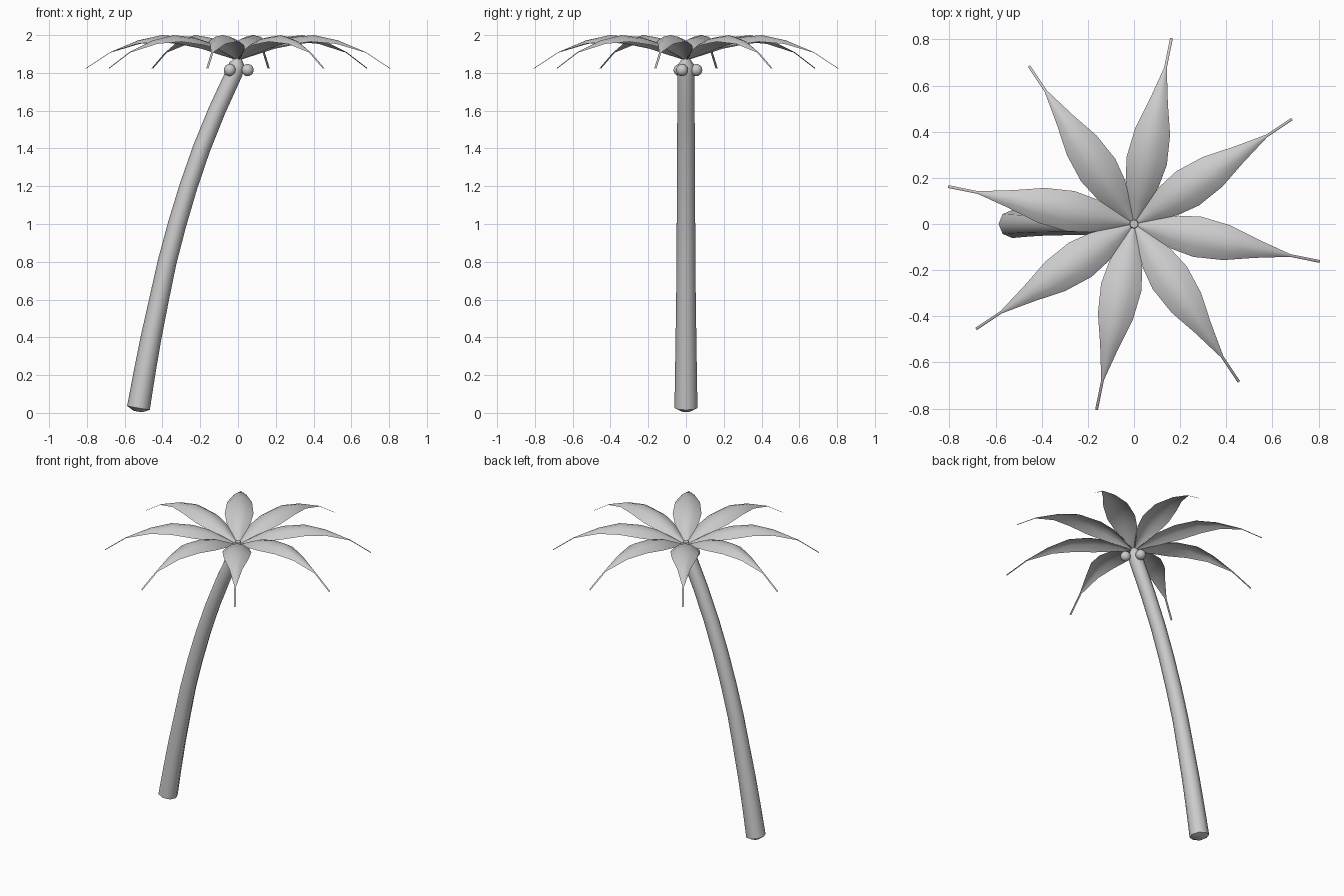
import bpy, bmesh
from math import sin, cos, pi, radians
from mathutils import Vector

if "Cube" in bpy.data.objects:
    bpy.data.objects.remove(bpy.data.objects["Cube"])


def finish(bm, name, angle=40, fix_normals=True):
    if fix_normals:
        bmesh.ops.recalc_face_normals(bm, faces=bm.faces)
    me = bpy.data.meshes.new(name)
    bm.to_mesh(me)
    bm.free()
    ob = bpy.data.objects.new(name, me)
    bpy.context.collection.objects.link(ob)
    bpy.ops.object.select_all(action='DESELECT')
    ob.select_set(True)
    bpy.context.view_layer.objects.active = ob
    bpy.ops.object.shade_smooth_by_angle(angle=radians(angle))
    return ob


def skin_rows(bm, rows, closed):
    """Join successive rows of vertices with quads."""
    for a, b in zip(rows, rows[1:]):
        n = len(a)
        for i in range(n if closed else n - 1):
            j = (i + 1) % n
            bm.faces.new((a[i], a[j], b[j], b[i]))


# Leaning trunk: (x, z, radius) along the bend, small rings close the ends
path = [(-0.53, 0.007, 0.022), (-0.527, 0.026, 0.061), (-0.497, 0.2, 0.058),
        (-0.46, 0.4, 0.055), (-0.418, 0.6, 0.052), (-0.375, 0.8, 0.05),
        (-0.322, 1.0, 0.049), (-0.262, 1.2, 0.048), (-0.193, 1.4, 0.047),
        (-0.112, 1.6, 0.046), (-0.02, 1.8, 0.045), (-0.005, 1.845, 0.042),
        (0.0, 1.875, 0.02), (0.0, 1.888, 0.018)]
bm = bmesh.new()
rows = []
for k, (x, z, r) in enumerate(path):
    x0, z0, _ = path[max(k - 1, 0)]
    x1, z1, _ = path[min(k + 1, len(path) - 1)]
    t = Vector((x1 - x0, 0, z1 - z0)).normalized()
    side = Vector((t.z, 0, -t.x))
    rows.append([bm.verts.new(Vector((x, 0, z)) + side * (r * cos(i * pi / 4))
                              + Vector((0, r * sin(i * pi / 4), 0)))
                 for i in range(8)])
skin_rows(bm, rows, True)
bm.faces.new(rows[0][::-1])
bm.faces.new(rows[-1])
finish(bm, "trunk", 50)

# Eight arching fronds: (distance out, height, half width), edges droop
leaf = [(0.01, 1.872, 0.008), (0.10, 1.92, 0.045), (0.18, 1.96, 0.073),
        (0.28, 1.988, 0.089), (0.41, 2.0, 0.077), (0.54, 1.972, 0.041),
        (0.69, 1.91, 0.006), (0.822, 1.825, 0.006)]
for n in range(8):
    a = radians(-11.4 + 45 * n)
    out, side = Vector((cos(a), sin(a), 0)), Vector((-sin(a), cos(a), 0))
    bm = bmesh.new()
    rows = []
    for d, z, w in leaf:
        rows.append([bm.verts.new(out * d + side * (w * s)
                                  + Vector((0, 0, z - 0.45 * w * s * s)))
                     for s in (1, 0.5, 0, -0.5, -1)])
    skin_rows(bm, rows, False)
    for f in bm.faces:
        f.normal_update()
        if f.normal.z < 0:
            f.normal_flip()
    finish(bm, f"frond_{n + 1}", 60, False)

# Three coconuts hanging around the top of the trunk
for n in range(3):
    a = radians(-22 + 120 * n)
    bm = bmesh.new()
    bmesh.ops.create_uvsphere(bm, u_segments=16, v_segments=10, radius=0.032)
    bmesh.ops.translate(bm, verts=bm.verts,
                        vec=(0.055 * cos(a), 0.055 * sin(a), 1.815))
    finish(bm, f"coconut_{n + 1}", 60)
